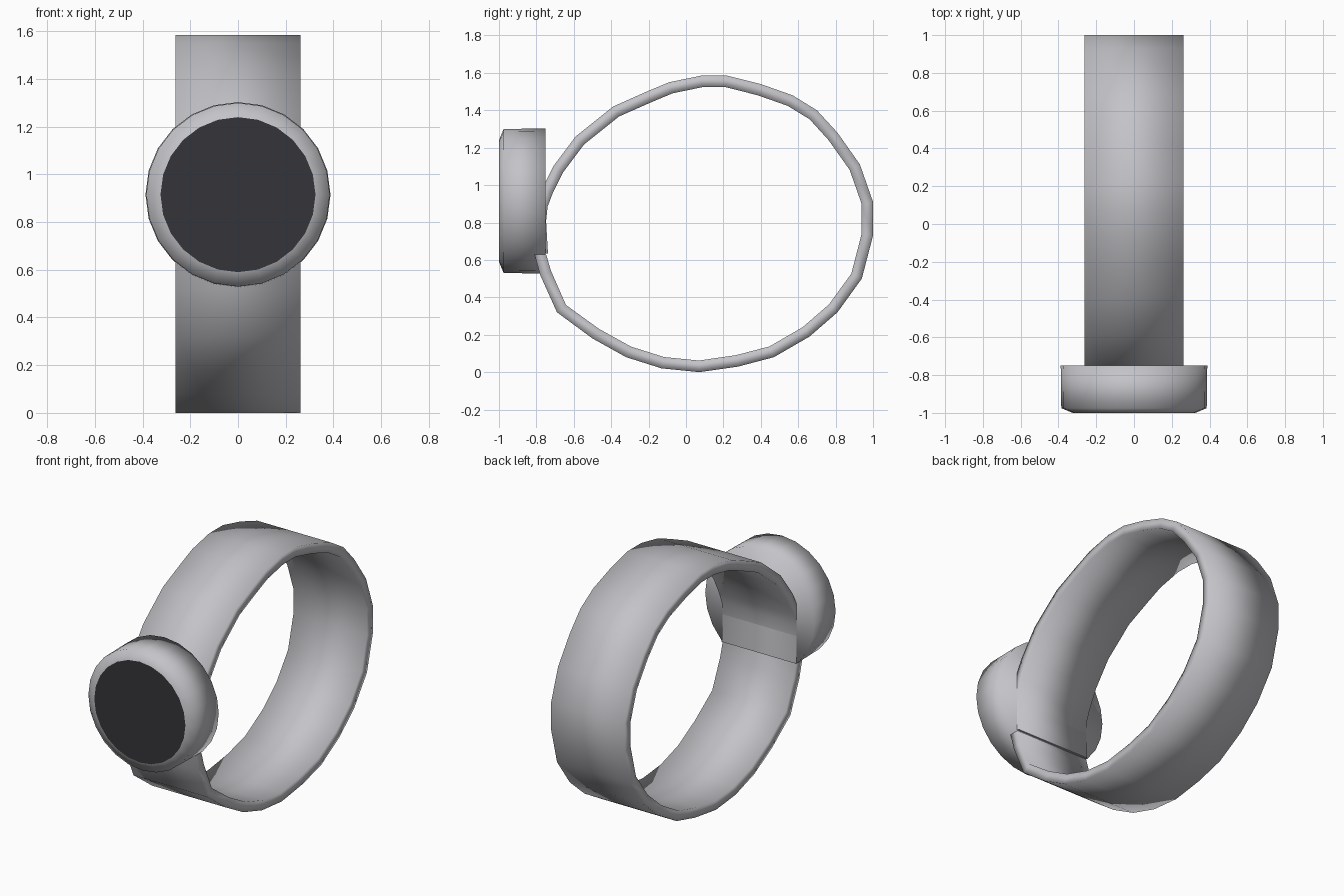
import bpy
import bmesh
from math import sin, cos, tau
from mathutils import Vector

default_cube = bpy.data.objects.get("Cube")
if default_cube:
    bpy.data.objects.remove(default_cube, do_unlink=True)


def make_material(name, red, green, blue):
    material = bpy.data.materials.new(name)
    material.use_nodes = True
    colour = (red, green, blue, 1)
    material.diffuse_color = colour
    material.node_tree.nodes["Principled BSDF"].inputs["Base Color"].default_value = colour
    return material


def finish(name, bm, material, smooth=True):
    """Turn the bmesh into a named object with consistent outward normals."""
    bmesh.ops.recalc_face_normals(bm, faces=bm.faces[:])
    for face in bm.faces:
        face.smooth = smooth
    mesh = bpy.data.meshes.new(name)
    bm.to_mesh(mesh)
    bm.free()
    mesh.materials.append(material)
    obj = bpy.data.objects.new(name, mesh)
    bpy.context.collection.objects.link(obj)
    return obj


grey = make_material("satin grey", 0.55, 0.55, 0.58)
black = make_material("dark glass", 0.035, 0.034, 0.04)

SIDES = 24
CENTRE_Z = 0.915


def ring(bm, radius, y):
    """A circle of vertices around the case axis."""
    angles = [tau * i / SIDES for i in range(SIDES)]
    return [bm.verts.new((radius * sin(a), y, CENTRE_Z + radius * cos(a)))
            for a in angles]


# Round case with a chamfered front rim and a closed back
bm = bmesh.new()
profile = [(0.325, -1), (0.385, -0.975), (0.388, -0.75)]
rings = [ring(bm, radius, y) for radius, y in profile]
for front, back in zip(rings, rings[1:]):
    for i in range(SIDES):
        j = (i + 1) % SIDES
        bm.faces.new((front[i], front[j], back[j], back[i]))
bm.faces.new(rings[-1])
finish("watch_case", bm, grey)

# Flat dark screen closing the front of the case
bm = bmesh.new()
screen_face = bm.faces.new(ring(bm, 0.325, -1))
screen = finish("screen", bm, black, smooth=False)
if screen.data.polygons[0].normal.y > 0:
    screen.data.flip_normals()

# Strap outline in side view (y, z), from the lower end round to the upper end
outline = [
    (-0.81, 0.63), (-0.78, 0.52), (-0.69, 0.32), (-0.5, 0.18), (-0.32, 0.08),
    (-0.13, 0.02), (0.07, 0), (0.28, 0.03), (0.47, 0.08), (0.66, 0.19),
    (0.81, 0.32), (0.94, 0.5), (1, 0.73), (1, 0.91), (0.93, 1.11),
    (0.81, 1.28), (0.7, 1.4), (0.57, 1.48), (0.4, 1.54), (0.22, 1.585),
    (0.08, 1.585), (-0.09, 1.55), (-0.21, 1.5), (-0.39, 1.42),
    (-0.59, 1.26), (-0.71, 1.1), (-0.77, 0.98), (-0.8, 0.9),
    (-0.81, 0.81), (-0.8, 0.635),
]
HALF_WIDTH = 0.262
THICKNESS = 0.062


def inward(points, i):
    """Unit direction towards the wrist at one outline point."""
    if i in (0, len(points) - 1):
        return Vector((1, 0))
    before = (points[i] - points[i - 1]).normalized()
    after = (points[i + 1] - points[i]).normalized()
    tangent = (before + after).normalized()
    return Vector((-tangent.y, tangent.x))


# Wide strap: sweep a rectangular section along the outline
bm = bmesh.new()
points = [Vector(p) for p in outline]
sections = []
for i, outer in enumerate(points):
    inner = outer + inward(points, i) * THICKNESS
    corners = [(-HALF_WIDTH, outer), (HALF_WIDTH, outer),
               (HALF_WIDTH, inner), (-HALF_WIDTH, inner)]
    sections.append([bm.verts.new((x, p.x, p.y)) for x, p in corners])
for first, second in zip(sections, sections[1:]):
    for i in range(4):
        j = (i + 1) % 4
        bm.faces.new((first[i], first[j], second[j], second[i]))
bm.faces.new(sections[0])
bm.faces.new(sections[-1])

# Crisp crease where the straight upper tip begins, and around both ends
for section in (sections[0], sections[-2], sections[-1]):
    for i in range(4):
        edge = bm.edges.get((section[i], section[(i + 1) % 4]))
        edge.smooth = False
finish("strap", bm, grey)
